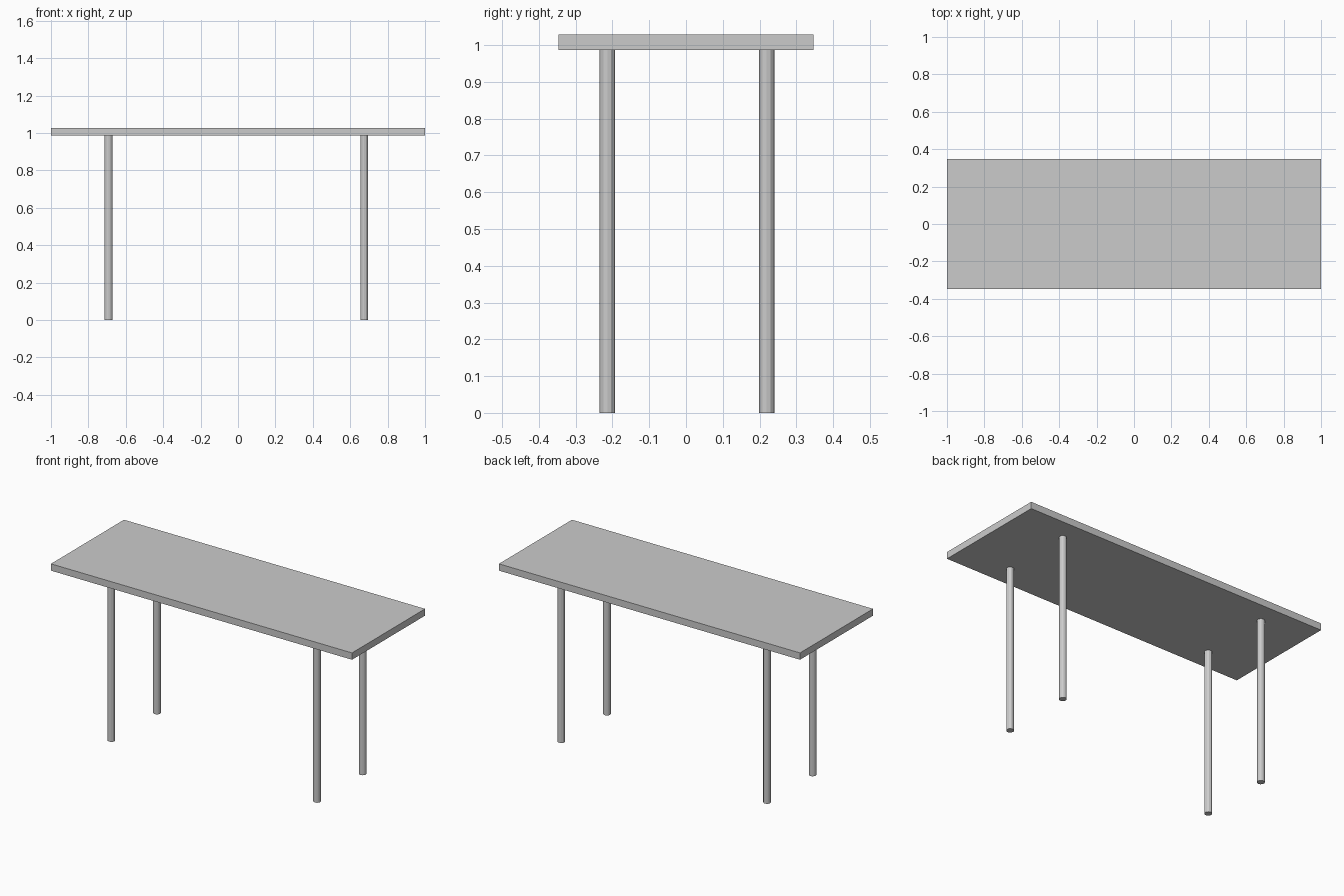
import bpy

cube = bpy.data.objects.get("Cube")
if cube:
    bpy.data.objects.remove(cube, do_unlink=True)

# Single plain grey finish
grey = bpy.data.materials.new("light_grey")
grey.use_nodes = True
colour = (0.6, 0.6, 0.6, 1.0)
grey.diffuse_color = colour
grey.node_tree.nodes["Principled BSDF"].inputs["Base Color"].default_value = colour

UNDERSIDE = 0.987
TOP = 1.028
LEG_RADIUS = 0.021


def finish(name):
    obj = bpy.context.object
    obj.name = name
    obj.data.name = name
    obj.data.materials.append(grey)
    return obj


# Thin rectangular top
bpy.ops.mesh.primitive_cube_add(size=1, location=(0, 0, (UNDERSIDE + TOP) / 2))
table_top = finish("table_top")
table_top.scale = (2.0, 0.693, TOP - UNDERSIDE)
bpy.ops.object.transform_apply(location=False, rotation=False, scale=True)

# Four faceted round legs, slightly off centre under the top
for side, x in (("right", -0.692), ("left", 0.675)):
    for end, y in (("front", -0.214), ("back", 0.219)):
        bpy.ops.mesh.primitive_cylinder_add(
            vertices=12, radius=LEG_RADIUS, depth=UNDERSIDE,
            location=(x, y, UNDERSIDE / 2))
        finish(f"{end}_{side}_leg")
